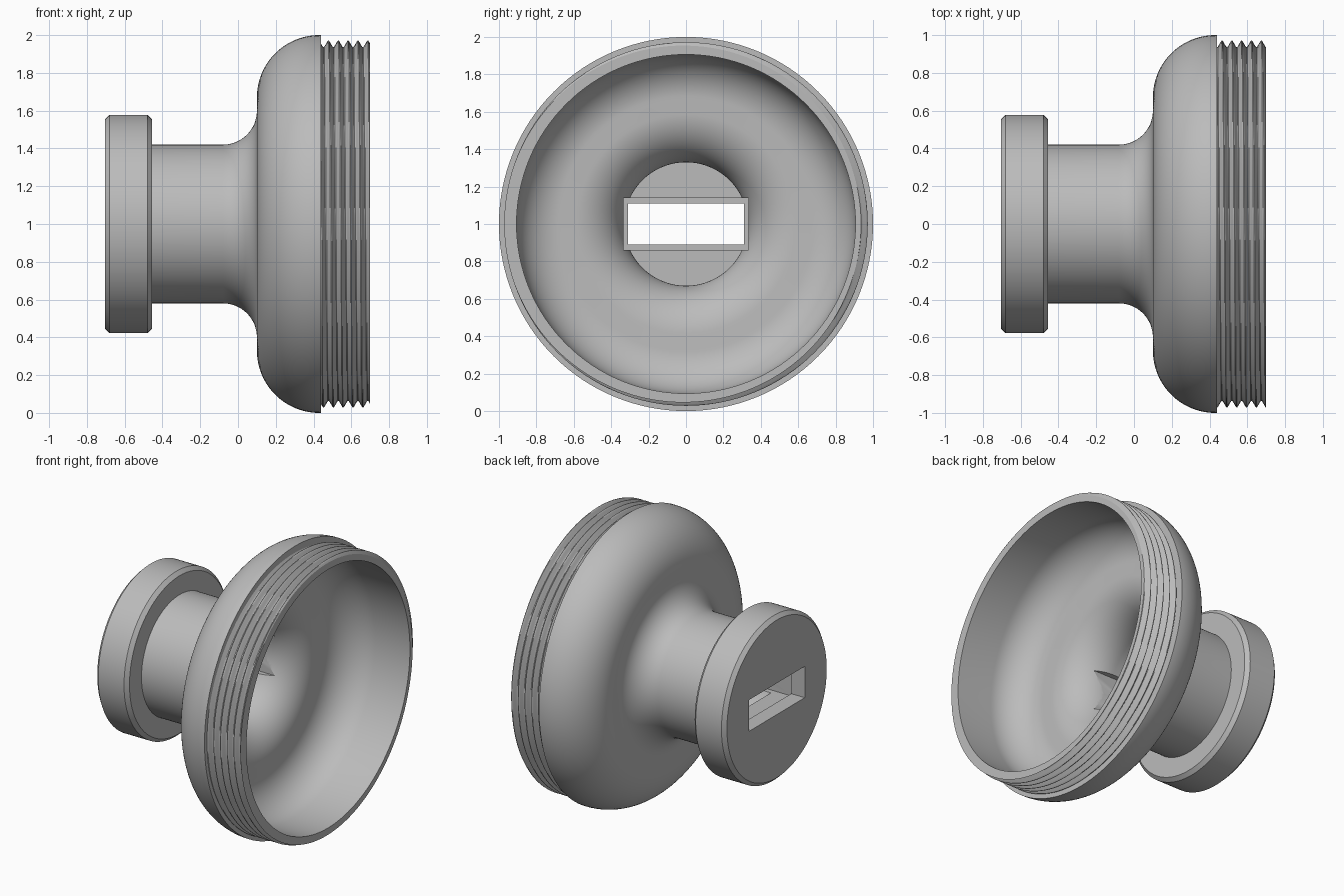
import bpy, bmesh, math
from mathutils import Vector

default = bpy.data.objects.get("Cube")
if default:
    bpy.data.objects.remove(default, do_unlink=True)

SEGMENTS = 128
PITCH, ROOT, CREST = 0.052, 0.936, 0.972
THREAD_START, RIM = 0.44, 0.70

grey = bpy.data.materials.new("plain grey")
grey.use_nodes = True
grey.diffuse_color = (0.5, 0.5, 0.5, 1)
grey.node_tree.nodes["Principled BSDF"].inputs["Base Color"].default_value = (0.5, 0.5, 0.5, 1)


def arc(cx, cr, radius, start, end, steps=16):
    """Points (x, r) on an arc, angles in degrees."""
    angles = [math.radians(start + (end - start) * i / steps) for i in range(steps + 1)]
    return [(cx + radius * math.cos(a), cr + radius * math.sin(a)) for a in angles]


def thread_radius(x, angle):
    """Helical ridge with slightly flattened crest and root."""
    phase = ((x - THREAD_START) / PITCH - angle / math.tau) % 1
    wave = min(max(1.25 * (1 - abs(2 * phase - 1)) - 0.125, 0), 1)
    return ROOT + (CREST - ROOT) * wave


# Profile rows: (x, radius), radius None means the threaded surface
rows = [(-0.705, 0), (-0.705, 0.553), (-0.68, 0.578), (-0.48, 0.578),
        (-0.455, 0.553), (-0.455, 0.42)]
rows += arc(-0.08, 0.60, 0.18, -90, 0)            # outer neck fillet
rows += arc(0.43, 0.67, 0.33, 180, 90, 24)        # outer bowl shoulder
rows += [(THREAD_START, 1.0)]
thread_rows = 60
rows += [(THREAD_START + (RIM - THREAD_START) * i / thread_rows, None)
         for i in range(thread_rows + 1)]
rows += [(RIM, 0.906)]
rows += arc(0.43, 0.67, 0.236, 90, 180, 24)       # inner bowl
rows += arc(-0.08, 0.60, 0.27, 0, -90, 24)        # inner neck fillet
rows += [(-0.45, 0.33), (-0.45, 0)]

# Revolve the rows about the x axis
bm = bmesh.new()
rings = []
for x, r in rows:
    ring = []
    for s in range(SEGMENTS):
        a = math.tau * s / SEGMENTS
        radius = thread_radius(x, a) if r is None else r
        ring.append(bm.verts.new((x, radius * math.cos(a), 1 + radius * math.sin(a))))
    rings.append(ring)
for lower, upper in zip(rings, rings[1:]):
    for s in range(SEGMENTS):
        n = (s + 1) % SEGMENTS
        bm.faces.new((lower[s], lower[n], upper[n], upper[s]))
bmesh.ops.remove_doubles(bm, verts=bm.verts, dist=0.0001)
bmesh.ops.recalc_face_normals(bm, faces=bm.faces)
mesh = bpy.data.meshes.new("threaded_cup")
bm.to_mesh(mesh)
bm.free()
mesh.materials.append(grey)
cup = bpy.data.objects.new("threaded_cup", mesh)
bpy.context.collection.objects.link(cup)
bpy.context.view_layer.objects.active = cup
cup.select_set(True)


def cut_slot(name, x0, x1, half_width, half_height):
    """Cut a rectangular slot along the axis."""
    cutter_mesh = bpy.data.meshes.new(name)
    b = bmesh.new()
    bmesh.ops.create_cube(b, size=2)
    bmesh.ops.scale(b, vec=Vector(((x1 - x0) / 2, half_width, half_height)), verts=b.verts)
    bmesh.ops.translate(b, vec=Vector(((x0 + x1) / 2, 0, 1)), verts=b.verts)
    b.to_mesh(cutter_mesh)
    b.free()
    cutter_mesh.materials.append(grey)
    cutter = bpy.data.objects.new(name, cutter_mesh)
    cutter.hide_render = True
    bpy.context.collection.objects.link(cutter)
    mod = cup.modifiers.new(name, 'BOOLEAN')
    mod.operation, mod.solver, mod.object = 'DIFFERENCE', 'EXACT', cutter
    bpy.ops.object.modifier_apply(modifier=mod.name)
    bpy.data.objects.remove(cutter, do_unlink=True)


# Wide pocket inside the neck, then the narrower opening through the flange
cut_slot("pocket_cutter", -0.60, 0.15, 0.335, 0.14)
cut_slot("opening_cutter", -0.90, -0.50, 0.31, 0.11)

bpy.ops.object.shade_smooth_by_angle(angle=math.radians(30))
